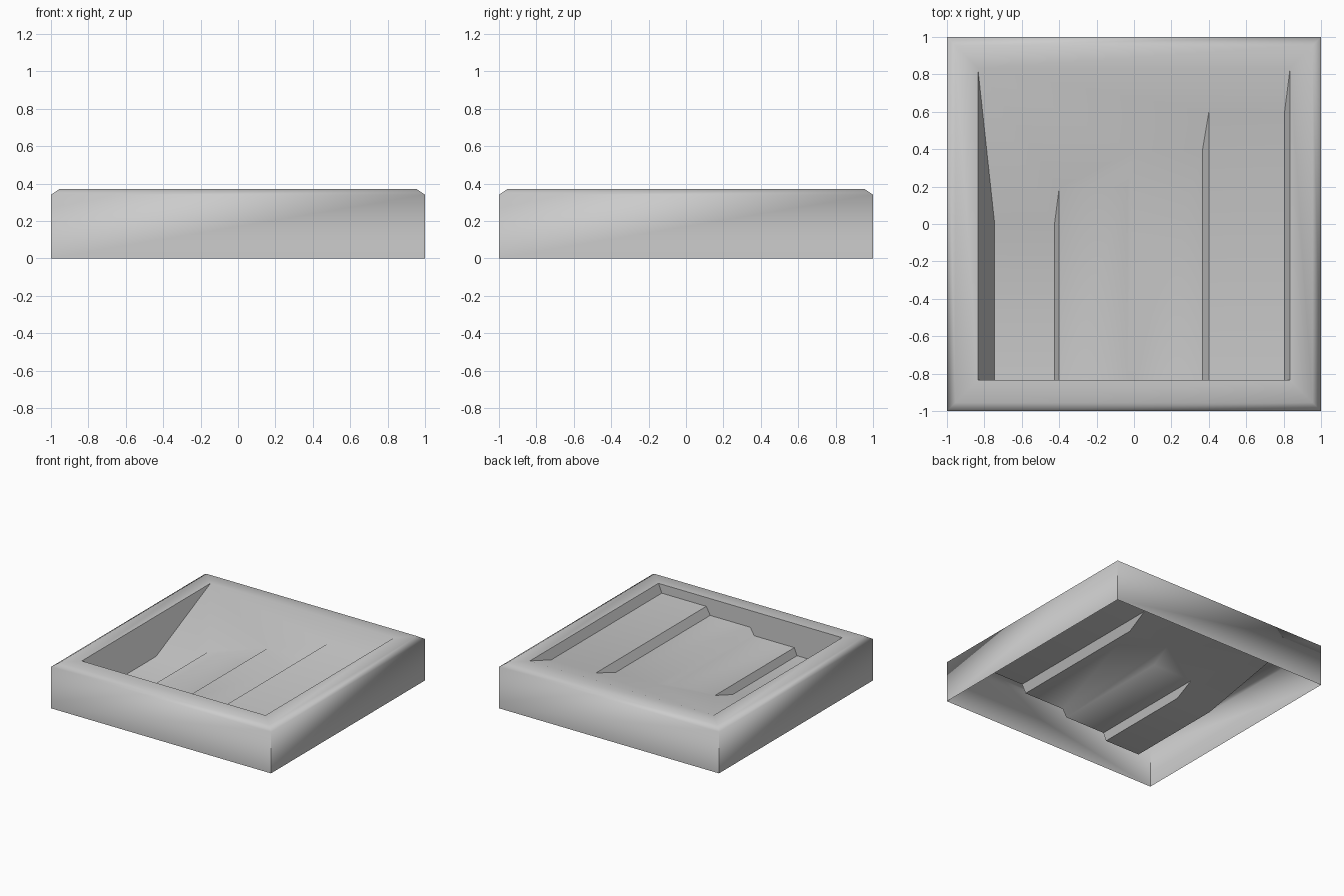
import bpy
import bmesh
import math

cube = bpy.data.objects.get("Cube")
if cube:
    bpy.data.objects.remove(cube, do_unlink=True)

RIM_Z = 0.37      # top of the rim
INNER = 0.835     # half width of the basin opening
DEEP_Z = 0.112    # lowest floor
RAMP = (RIM_Z - DEEP_Z) / INNER

# Single grey material
grey = bpy.data.materials.new("plain grey")
grey.use_nodes = True
colour = (0.6, 0.6, 0.6, 1.0)
grey.diffuse_color = colour
bsdf = next(n for n in grey.node_tree.nodes if n.type == 'BSDF_PRINCIPLED')
bsdf.inputs["Base Color"].default_value = colour

bm = bmesh.new()


def square(half, z):
    return [bm.verts.new((sx * half, sy * half, z))
            for sx, sy in ((-1, -1), (1, -1), (1, 1), (-1, 1))]


# Outer walls, chamfer and flat rim, open underneath
rings = [square(h, z) for h, z in
         ((1, 0), (1, 0.34), (0.955, RIM_Z), (INNER, RIM_Z))]
for low, high in zip(rings, rings[1:]):
    for i in range(4):
        j = (i + 1) % 4
        bm.faces.new((low[i], low[j], high[j], high[i]))

# Stepped basin cross-section (x, z); every step runs back to a sloping ramp
steps = [(-0.745, -0.425, DEEP_Z), (-0.40, -0.035, 0.172),
         (0.0, 0.365, 0.232), (0.40, 0.805, 0.297)]
inner = rings[-1]
front, back = [inner[0]], [inner[3]]
for x0, x1, z in steps:
    for x in (x0, x1):
        front.append(bm.verts.new((x, -INNER, z)))
        back.append(bm.verts.new((x, (z - DEEP_Z) / RAMP, z)))
front.append(inner[1])
back.append(inner[2])

# Treads, risers and side slopes
for i in range(len(front) - 1):
    bm.faces.new((front[i], front[i + 1], back[i + 1], back[i]))
# Front basin wall and back ramp
bm.faces.new(front)
bm.faces.new(list(reversed(back)))

bm.normal_update()
bmesh.ops.recalc_face_normals(bm, faces=bm.faces)
# Keep the treads facing up
if sum(f.normal.z * f.calc_area() for f in bm.faces) < 0:
    bmesh.ops.reverse_faces(bm, faces=bm.faces)

mesh = bpy.data.meshes.new("stepped_basin")
bm.to_mesh(mesh)
bm.free()
mesh.materials.append(grey)
basin = bpy.data.objects.new("stepped_basin", mesh)
bpy.context.collection.objects.link(basin)

# Soft rim and crisp steps
bpy.ops.object.select_all(action='DESELECT')
basin.select_set(True)
bpy.context.view_layer.objects.active = basin
bpy.ops.object.shade_smooth_by_angle(angle=math.radians(60))
